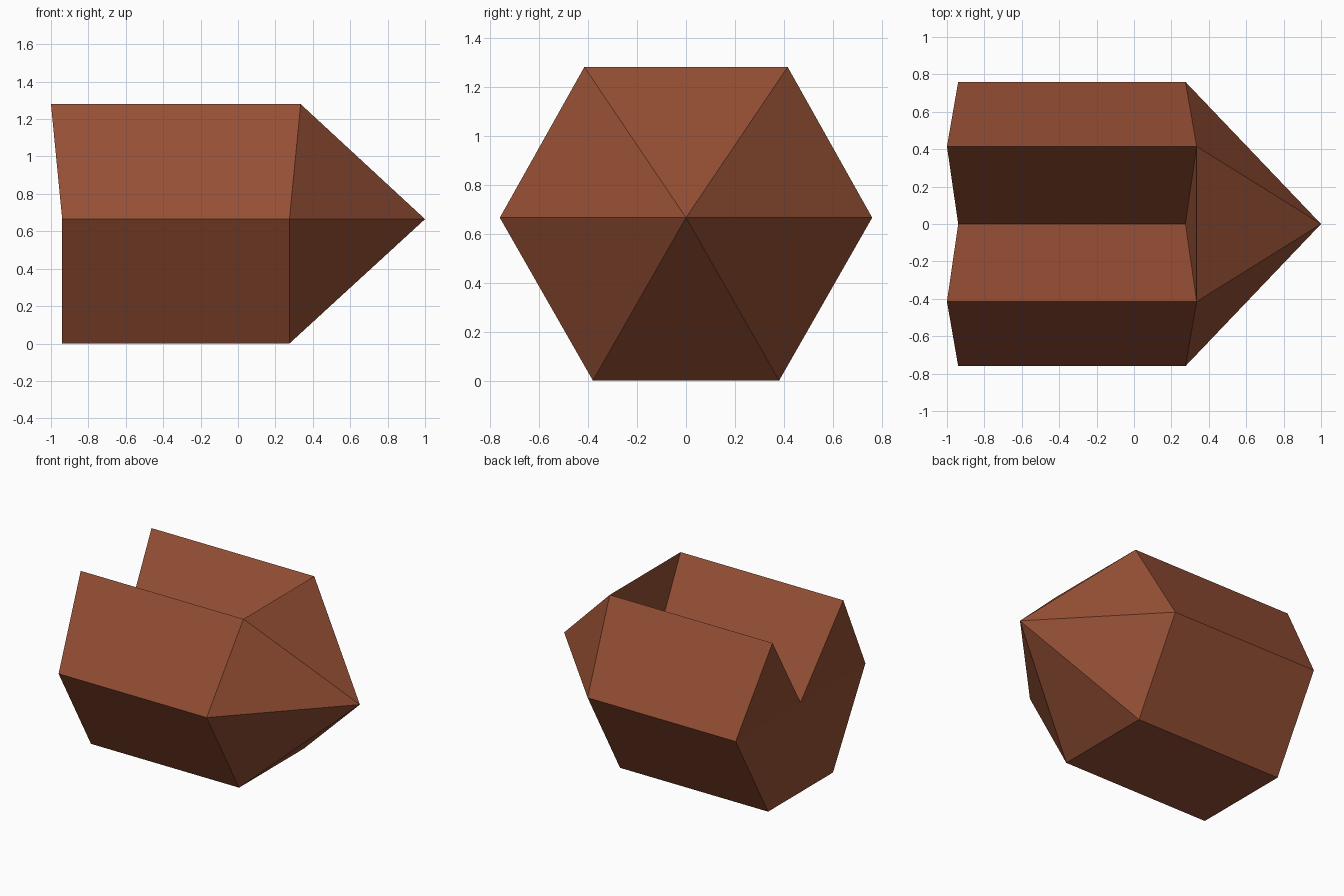
import bpy, bmesh

cube = bpy.data.objects.get("Cube")
if cube:
    bpy.data.objects.remove(cube, do_unlink=True)

# Reddish brown material
brown = bpy.data.materials.new("reddish brown")
brown.use_nodes = True
colour = (0.30, 0.078, 0.035, 1)
brown.diffuse_color = colour
brown.node_tree.nodes["Principled BSDF"].inputs["Base Color"].default_value = colour

# Notched hexagon profile (y, z); the two upper corners lean outwards along x
MID, TOP = 0.665, 1.28
profile = [(-0.76, MID), (-0.38, 0), (0.38, 0), (0.76, MID),
           (0.415, TOP), (0, MID), (-0.415, TOP)]
BACK, FRONT, LEAN = -0.94, 0.275, 0.06

bm = bmesh.new()


def ring(x, lean):
    return [bm.verts.new((x + (lean if z == TOP else 0), y, z)) for y, z in profile]


back = ring(BACK, -LEAN)
front = ring(FRONT, LEAN)
tip = bm.verts.new((1, 0, MID))

# Long walls, including the two slopes of the groove
count = len(profile)
for i in range(count):
    j = (i + 1) % count
    bm.faces.new((back[i], back[j], front[j], front[i]))

# Rear cap: lower half plus a triangle for each upper lobe
low_left, bottom_left, bottom_right, low_right, top_right, centre, top_left = back
bm.faces.new((low_left, bottom_left, bottom_right, low_right, centre))
bm.faces.new((low_right, top_right, centre))
bm.faces.new((centre, top_left, low_left))

# Six-sided point, and the wall closing the front end of the groove
outline = [v for i, v in enumerate(front) if i != 5]
for i, v in enumerate(outline):
    bm.faces.new((v, outline[(i + 1) % len(outline)], tip))
bm.faces.new((front[4], front[5], front[6]))

bmesh.ops.recalc_face_normals(bm, faces=bm.faces)
mesh = bpy.data.meshes.new("pointed_block")
bm.to_mesh(mesh)
bm.free()
mesh.materials.append(brown)
block = bpy.data.objects.new("pointed_block", mesh)
bpy.context.collection.objects.link(block)
